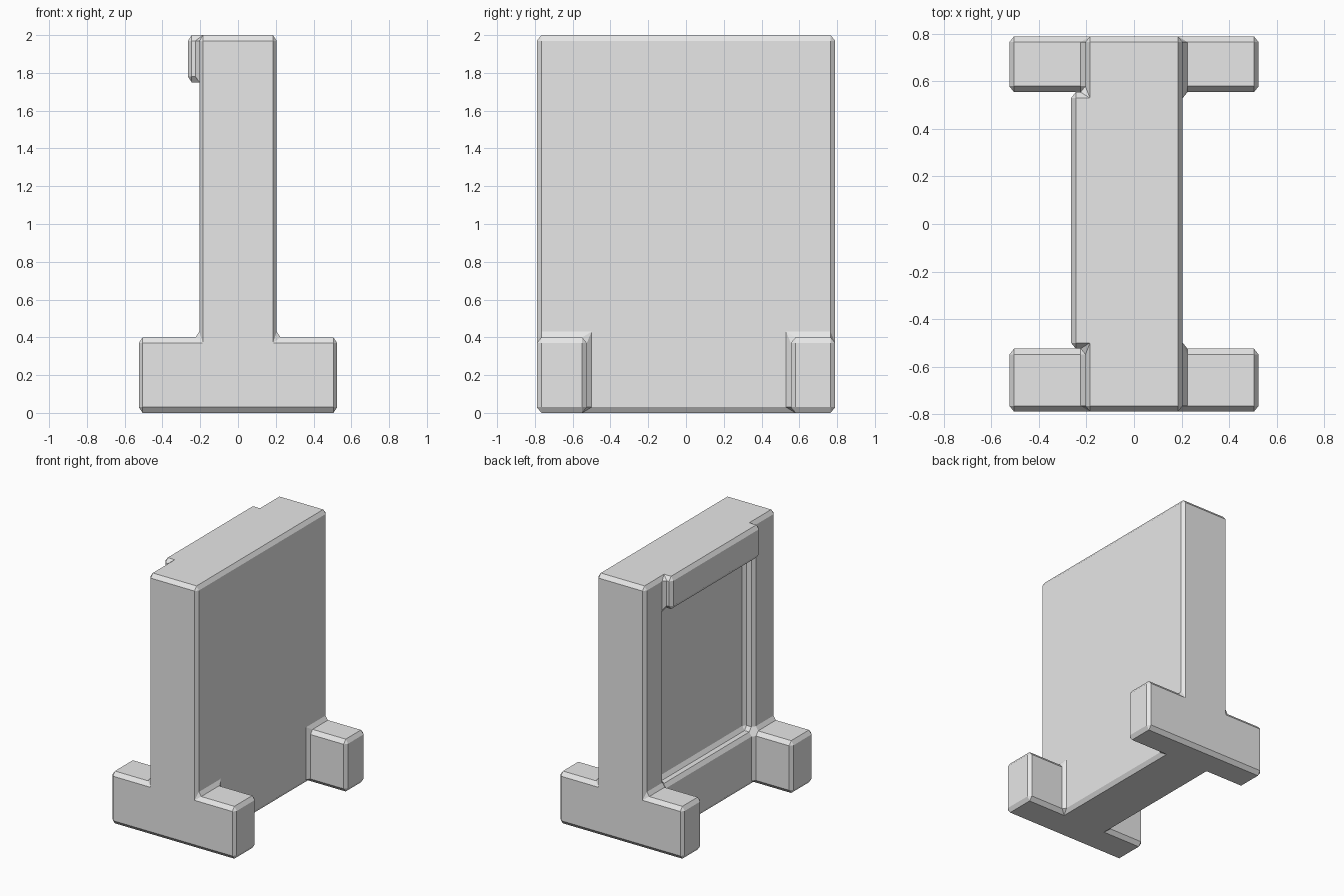
import bpy, bmesh
from mathutils import Vector

cube = bpy.data.objects.get("Cube")
if cube:
    bpy.data.objects.remove(cube, do_unlink=True)

# Chamfer size along each axis
CHAMFER = Vector((0.02, 0.025, 0.03))

# Block layout planes
FOOT_X, SLAB_X, LIP_X, PANEL_X = 0.525, 0.205, -0.265, -0.125
END_Y, FRONT_IN, BACK_IN = 0.79, -0.525, 0.555
FOOT_Z, LIP_Z, TOP_Z = 0.4, 1.75, 2.0

# Solid boxes: (low corner, high corner)
slab = ((-SLAB_X, -END_Y, 0), (SLAB_X, END_Y, TOP_Z))
front_foot = ((-FOOT_X, -END_Y, 0), (FOOT_X, FRONT_IN, FOOT_Z))
back_foot = ((-FOOT_X, BACK_IN, 0), (FOOT_X, END_Y, FOOT_Z))
lip = ((LIP_X, FRONT_IN, LIP_Z), (-SLAB_X, BACK_IN, TOP_Z))
recess = ((-SLAB_X, FRONT_IN, FOOT_Z), (PANEL_X, BACK_IN, LIP_Z))
solids = [slab, front_foot, back_foot, lip]


def inside(p, box):
    return all(lo < c < hi for c, lo, hi in zip(p, *box))


def solid(p):
    return any(inside(p, b) for b in solids) and not inside(p, recess)


# Outer skin of the joined boxes, on the grid of their planes
grid = [sorted({c[a] for box in solids + [recess] for c in box}) for a in range(3)]
bm = bmesh.new()
for axis in range(3):
    u, v = (axis + 1) % 3, (axis + 2) % 3
    for i, plane in enumerate(grid[axis]):
        for u0, u1 in zip(grid[u], grid[u][1:]):
            for v0, v1 in zip(grid[v], grid[v][1:]):
                mid = Vector((0, 0, 0))
                mid[axis], mid[u], mid[v] = plane, (u0 + u1) / 2, (v0 + v1) / 2
                step = Vector((0, 0, 0))
                step[axis] = 0.001
                below, above = solid(mid - step), solid(mid + step)
                if below == above:
                    continue
                corners = [(u0, v0), (u1, v0), (u1, v1), (u0, v1)]
                if above:
                    corners.reverse()
                verts = []
                for cu, cv in corners:
                    p = Vector((0, 0, 0))
                    p[axis], p[u], p[v] = plane, cu, cv
                    verts.append(bm.verts.new(p))
                bm.faces.new(verts)
bmesh.ops.remove_doubles(bm, verts=bm.verts[:], dist=0.0001)
bmesh.ops.dissolve_limit(bm, angle_limit=0.01, verts=bm.verts[:], edges=bm.edges[:])

# Chamfer every corner, inner and outer, in stretched space
for vert in bm.verts:
    vert.co = Vector(c / s for c, s in zip(vert.co, CHAMFER))
bm.normal_update()
sharp = [e for e in bm.edges if e.calc_face_angle(0) > 0.5]
bmesh.ops.bevel(bm, geom=sharp, offset=1.0, offset_type='OFFSET', segments=1,
                profile=0.5, affect='EDGES', clamp_overlap=True)
for vert in bm.verts:
    vert.co = Vector(c * s for c, s in zip(vert.co, CHAMFER))
bm.normal_update()

mesh = bpy.data.meshes.new("footed_wall_block")
bm.to_mesh(mesh)
bm.free()
block = bpy.data.objects.new("footed_wall_block", mesh)
bpy.context.collection.objects.link(block)

# Plain grey finish
grey = bpy.data.materials.new("light_grey")
grey.use_nodes = True
grey.diffuse_color = (0.8, 0.8, 0.8, 1)
grey.node_tree.nodes["Principled BSDF"].inputs["Base Color"].default_value = (0.8, 0.8, 0.8, 1)
mesh.materials.append(grey)
